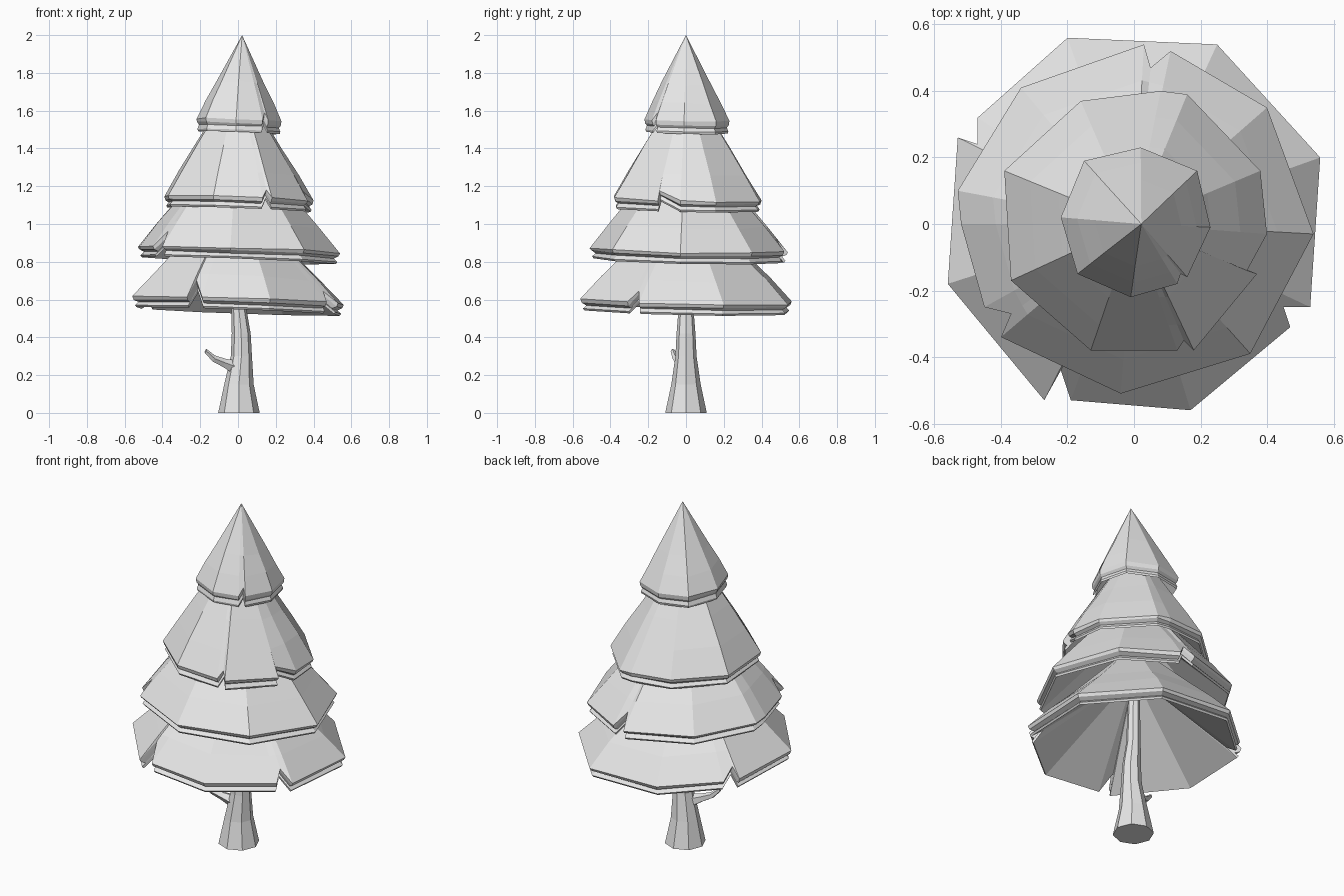
import bpy, bmesh, math, random
from mathutils import Vector

random.seed(4)

default_cube = bpy.data.objects.get("Cube")
if default_cube:
    bpy.data.objects.remove(default_cube, do_unlink=True)

# One plain grey for the whole tree
GREY = (0.8, 0.8, 0.8, 1)
grey = bpy.data.materials.new("light grey")
grey.use_nodes = True
grey.diffuse_color = GREY
grey.node_tree.nodes["Principled BSDF"].inputs["Base Color"].default_value = GREY


def finish(name, bm):
    """Turn a bmesh into a flat shaded object."""
    bmesh.ops.recalc_face_normals(bm, faces=bm.faces)
    mesh = bpy.data.meshes.new(name)
    bm.to_mesh(mesh)
    bm.free()
    mesh.materials.append(grey)
    obj = bpy.data.objects.new(name, mesh)
    bpy.context.collection.objects.link(obj)
    return obj


def bridge(bm, lower, upper):
    """Join two closed rings of vertices with quads."""
    count = len(lower)
    for i in range(count):
        j = (i + 1) % count
        bm.faces.new((lower[i], lower[j], upper[j], upper[i]))


def fan(bm, ring, tip):
    """Close a ring with triangles to a single point."""
    for i in range(len(ring)):
        bm.faces.new((ring[i - 1], ring[i], tip))


def tube(name, axis, sides, sections):
    """Tapered tube; each section is (centre, radius)."""
    bm = bmesh.new()
    turn = Vector(axis).to_track_quat("Z", "Y")
    rings = []
    for centre, radius in sections:
        ring = []
        for i in range(sides):
            a = math.tau * i / sides
            offset = Vector((math.cos(a), math.sin(a), 0)) * radius
            ring.append(bm.verts.new(Vector(centre) + turn @ offset))
        rings.append(ring)
    for lower, upper in zip(rings, rings[1:]):
        bridge(bm, lower, upper)
    bm.faces.new(rings[0])
    bm.faces.new(rings[-1])
    return finish(name, bm)


def foliage(name, outline, rim_z, slope, lip=0.058, tip_x=0.0):
    """Hollow cone with a double rim; points that dip inward become notches."""
    bm = bmesh.new()
    points = [Vector((x, y, 0)) / 100 for x, y in outline]
    count = len(points)
    mean = sum(p.length for p in points) / count

    # Find notches: their rim climbs the slope, their upper body stays full
    full, lift = [], []
    for i, p in enumerate(points):
        around = (points[i - 1].length + points[(i + 1) % count].length) / 2
        notch = p.length < 0.94 * around
        full.append(p.normalized() * around if notch else p)
        lift.append(slope * (around - p.length) if notch else 0)
    flat = [0] * count

    def ring(source, climb, scale, drop, wobble=0.0, shift=0.0):
        verts = []
        for p, up in zip(source, climb):
            tilt = -0.035 * p.x - 0.02 * p.y
            z = rim_z + tilt - drop + up + random.uniform(-wobble, wobble)
            verts.append(bm.verts.new((p.x * scale + shift, p.y * scale, z)))
        return verts

    # Upper body, rim edge, recess, flared lower lip
    layers = [
        ring(full, flat, 0.58, -0.43 * slope * mean, 0.006, 0.4 * tip_x),
        ring(full, flat, 0.8, -0.21 * slope * mean, 0.006, 0.2 * tip_x),
        ring(points, lift, 1.0, 0, 0.005),
        ring(points, lift, 0.985, 0.3 * lip, 0.004),
        ring(points, lift, 0.94, 0.5 * lip, 0.003),
        ring(points, lift, 0.975, 0.82 * lip),
        ring(points, lift, 0.96, lip),
    ]
    for upper, lower in zip(layers, layers[1:]):
        bridge(bm, lower, upper)

    # Pointed top and hollow underside
    fan(bm, layers[0], bm.verts.new((tip_x, 0, rim_z + slope * mean)))
    fan(bm, layers[-1], bm.verts.new((0, 0, rim_z - lip + 0.78 * slope * mean)))
    return finish(name, bm)


# Trunk with a flared foot and a slight bend
tube("trunk", (0, 0, 1), 8, [
    ((0.005, 0, 0), 0.11),
    ((0.005, 0, 0.15), 0.078),
    ((0.018, 0, 0.3), 0.056),
    ((0.017, 0, 0.42), 0.05),
    ((0.004, 0, 0.56), 0.039),
    ((0, 0, 0.9), 0.03),
])

# Broken side branch
tube("branch_stub", (-1, -0.35, 0.45), 5, [
    ((-0.01, -0.01, 0.24), 0.04),
    ((-0.075, -0.035, 0.265), 0.024),
    ((-0.13, -0.055, 0.288), 0.018),
    ((-0.172, -0.07, 0.328), 0.012),
])

# Four foliage tiers, outlines in hundredths, counter-clockwise
foliage("foliage_bottom", [
    (56, 20), (25, 54), (-20, 56), (-47, 32), (-47, 24), (-53, 26),
    (-56, -18), (-27, -53), (-22, -44), (-19, -53), (17, -56),
    (47, -31), (45, -25), (53, -25),
], 0.595, 1.0)

foliage("foliage_lower", [
    (54, -3), (40, 35), (11, 52), (5, 47), (3, 54), (-34, 41),
    (-53, 10), (-52, 0), (-45, -25), (-37, -27), (-40, -34),
    (-4, -51), (35, -39),
], 0.865, 1.2)

foliage("foliage_upper", [
    (38, 16), (16, 39), (8, 40), (-16, 37), (-39, 16), (-37, -17),
    (-13, -38), (13, -38), (15, -35), (18, -38), (37, -15),
    (34, -14), (40, -3),
], 1.135, 1.6)

foliage("foliage_top", [
    (23, -1), (19, 16), (2, 23), (-15, 19), (-22, 2), (-17, -15),
    (-1, -22), (13, -18), (14, -15), (16, -16),
], 1.55, 2.0, 0.066, 0.022)

# Settle the peak at full height
peak = bpy.data.objects["foliage_top"].data
max(peak.vertices, key=lambda v: v.co.z).co.z = 2.0
